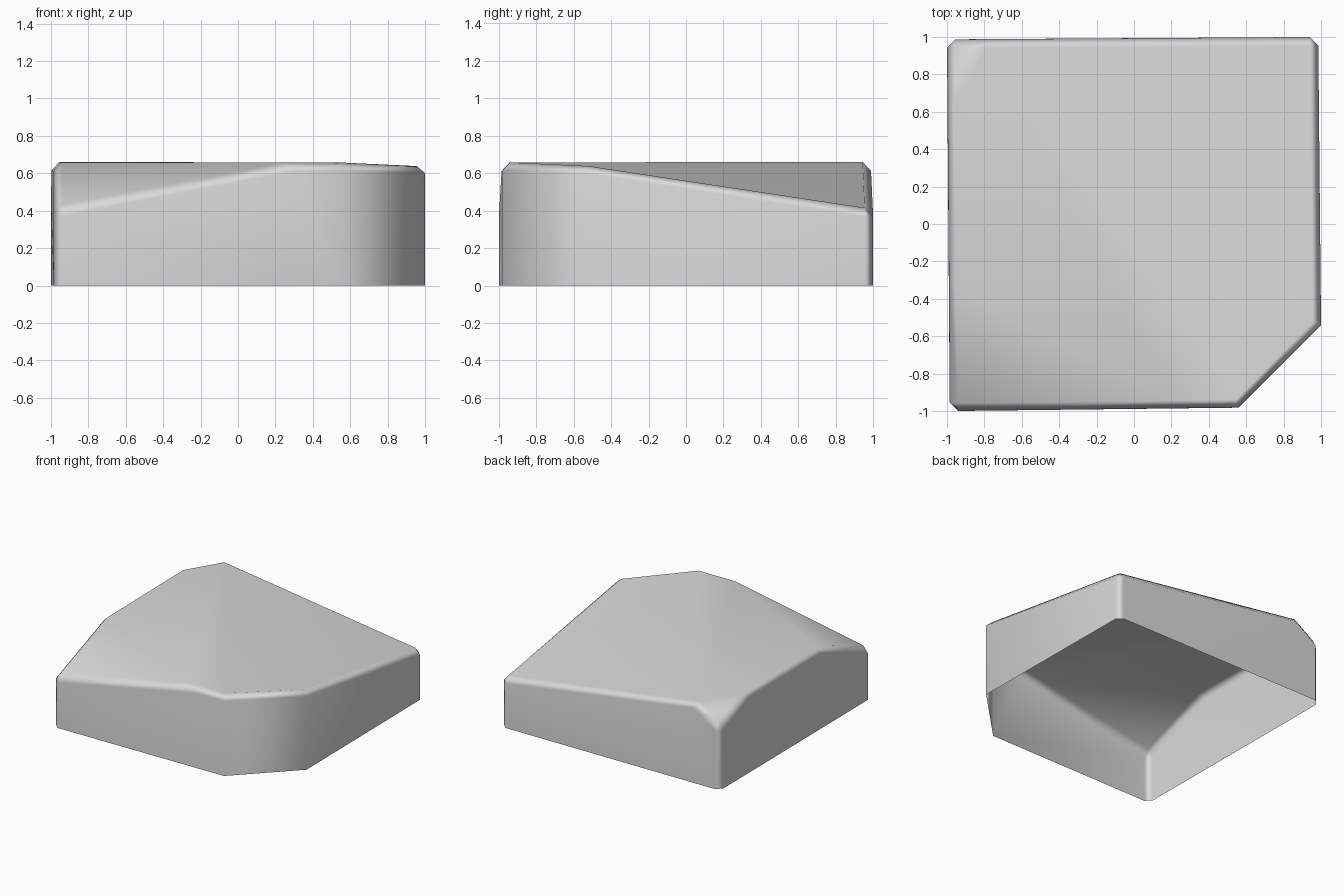
import bpy, bmesh

if "Cube" in bpy.data.objects:
    bpy.data.objects.remove(bpy.data.objects["Cube"], do_unlink=True)

BEVEL = 0.045

# Top rim, counter-clockwise from the low front right corner
rim = {
    "low_front": (-0.985, -1.0, 0.41),
    "front": (0.3, -0.986, 0.657),
    "cut_front": (0.56, -0.982, 0.66),
    "cut_side": (1.0, -0.54, 0.647),
    "low_back": (0.985, 1.0, 0.405),
    "back": (-0.77, 0.988, 0.66),
    "notch": (-1.0, 0.987, 0.5),
    "side_back": (-0.997, 0.59, 0.66),
    "side_front": (-0.989, -0.34, 0.657),
}

# Walls, named by the rim points along each
walls = [
    ("low_front", "front", "cut_front"),
    ("cut_front", "cut_side"),
    ("cut_side", "low_back"),
    ("low_back", "back", "notch"),
    ("notch", "side_back", "side_front", "low_front"),
]

# Top facets: level part, two falling to the low back corner, and two cut corners
facets = [
    ("side_front", "front", "cut_front", "back", "side_back"),
    ("cut_front", "low_back", "back"),
    ("cut_front", "cut_side", "low_back"),
    ("low_front", "front", "side_front"),
    ("notch", "side_back", "back"),
]

# Open shell from walls and facets
bm = bmesh.new()
top = {name: bm.verts.new(co) for name, co in rim.items()}
foot = {name: bm.verts.new((*rim[name][:2], 0)) for name in [w[0] for w in walls]}
for wall in walls:
    bm.faces.new([foot[wall[0]], foot[wall[-1]]] + [top[n] for n in reversed(wall)])
for facet in facets:
    bm.faces.new([top[n] for n in facet])
bmesh.ops.recalc_face_normals(bm, faces=bm.faces[:])

# Bevel the top rim and the square upright corners
sharp = [e for e in bm.edges if len(e.link_faces) == 2 and e.calc_face_angle() > 0.85]
bmesh.ops.bevel(bm, geom=sharp, offset=BEVEL, offset_type="OFFSET", segments=1,
                profile=0.5, affect="EDGES", clamp_overlap=False)
bmesh.ops.recalc_face_normals(bm, faces=bm.faces[:])
if max(bm.faces, key=lambda f: f.calc_center_median().z).normal.z < 0:
    bmesh.ops.reverse_faces(bm, faces=bm.faces[:])
for f in bm.faces:
    f.smooth = True

mesh = bpy.data.meshes.new("block_shell")
bm.to_mesh(mesh)
bm.free()
shell = bpy.data.objects.new("block_shell", mesh)
bpy.context.collection.objects.link(shell)

# Large faces stay flat, bevels carry the shading
weighted = shell.modifiers.new("weighted_normals", "WEIGHTED_NORMAL")
weighted.weight = 50

# Plain grey
grey = bpy.data.materials.new("light_grey")
grey.use_nodes = True
colour = (0.7, 0.7, 0.7, 1)
grey.diffuse_color = colour
grey.node_tree.nodes["Principled BSDF"].inputs["Base Color"].default_value = colour
mesh.materials.append(grey)
